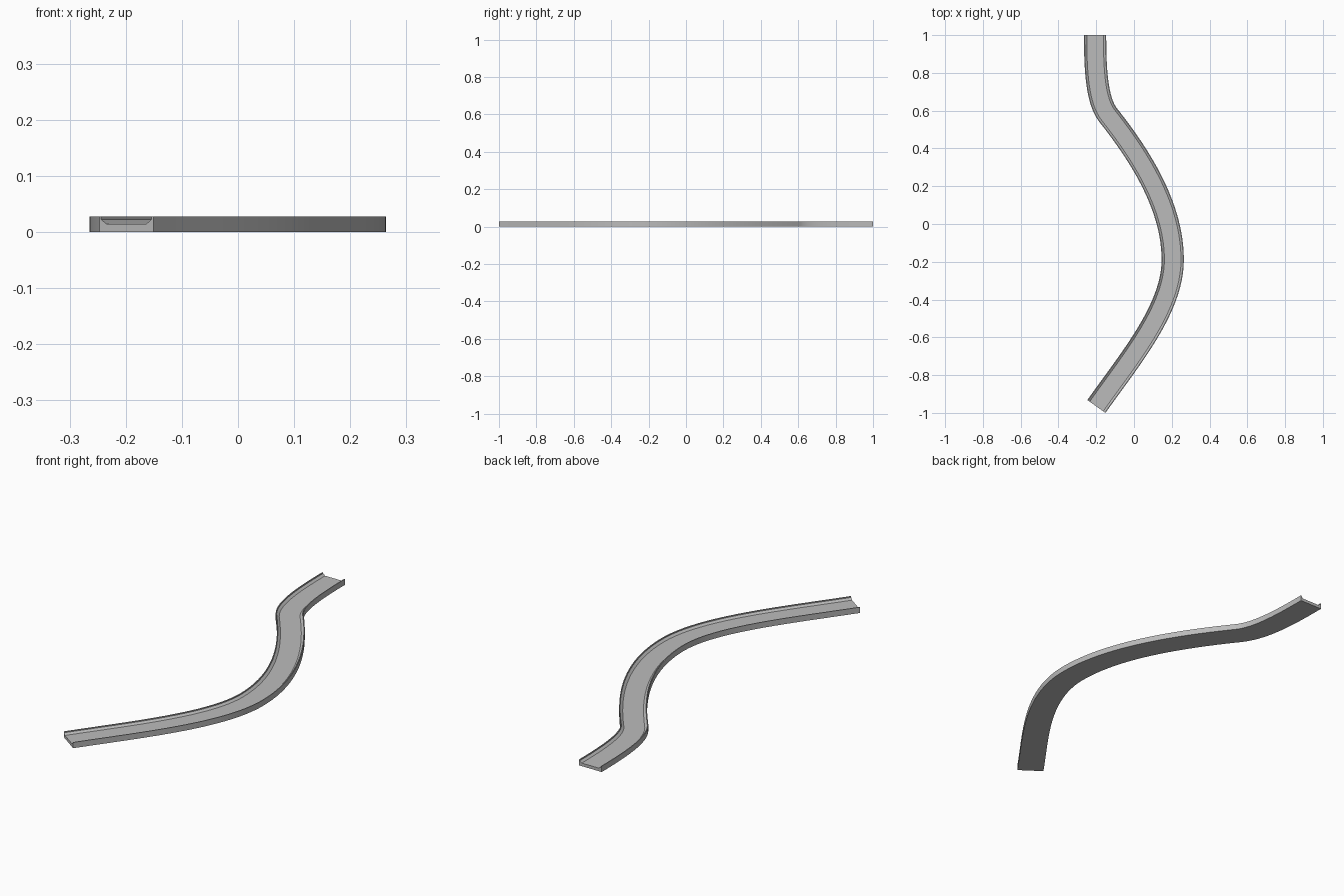
import bpy
import bmesh
import math
from mathutils import Vector
from mathutils.geometry import interpolate_bezier

cube = bpy.data.objects.get("Cube")
if cube:
    bpy.data.objects.remove(cube, do_unlink=True)

# One plain grey
grey = bpy.data.materials.new("plain grey")
grey.use_nodes = True
grey.diffuse_color = (0.5, 0.5, 0.5, 1)
grey.node_tree.nodes["Principled BSDF"].inputs["Base Color"].default_value = (0.5, 0.5, 0.5, 1)

# Centre line: three bezier spans from the back end to the front end
spans = [
    [(-0.206, 1.0), (-0.206, 0.80), (-0.195, 0.65), (-0.135, 0.574)],
    [(-0.135, 0.574), (0.05, 0.34), (0.205, 0.08), (0.205, -0.19)],
    [(0.205, -0.19), (0.205, -0.45), (-0.026, -0.72), (-0.199, -0.966)],
]
path = []
for a, b, c, d in spans:
    points = interpolate_bezier(*(Vector((x, y, 0)) for x, y in (a, b, c, d)), 25)
    path += points[1:] if path else points

# Channel section: thin side walls, sloped inner corners, flat floor
half = [(0.059, 0), (0.059, 0.027), (0.055, 0.027), (0.055, 0.022), (0.044, 0.0143)]
section = half + [(-x, z) for x, z in reversed(half)]

# Sweep the section along the centre line
bm = bmesh.new()
rings = []
for i, p in enumerate(path):
    tangent = (path[min(i + 1, len(path) - 1)] - path[max(i - 1, 0)]).normalized()
    if i == 0:
        tangent = Vector((0, -1, 0))
    side = Vector((-tangent.y, tangent.x, 0))
    rings.append([bm.verts.new(p + side * x + Vector((0, 0, z))) for x, z in section])

n = len(section)
for r, s in zip(rings, rings[1:]):
    for j in range(n):
        k = (j + 1) % n
        bm.faces.new((r[j], r[k], s[k], s[j]))
bm.faces.new(rings[0])
bm.faces.new(list(reversed(rings[-1])))
bmesh.ops.recalc_face_normals(bm, faces=bm.faces)

mesh = bpy.data.meshes.new("curved_channel")
bm.to_mesh(mesh)
bm.free()
mesh.materials.append(grey)
channel = bpy.data.objects.new("curved_channel", mesh)
bpy.context.collection.objects.link(channel)

# Smooth along the bend, sharp across the section
bpy.ops.object.select_all(action="DESELECT")
channel.select_set(True)
bpy.context.view_layer.objects.active = channel
bpy.ops.object.shade_smooth_by_angle(angle=math.radians(25))
